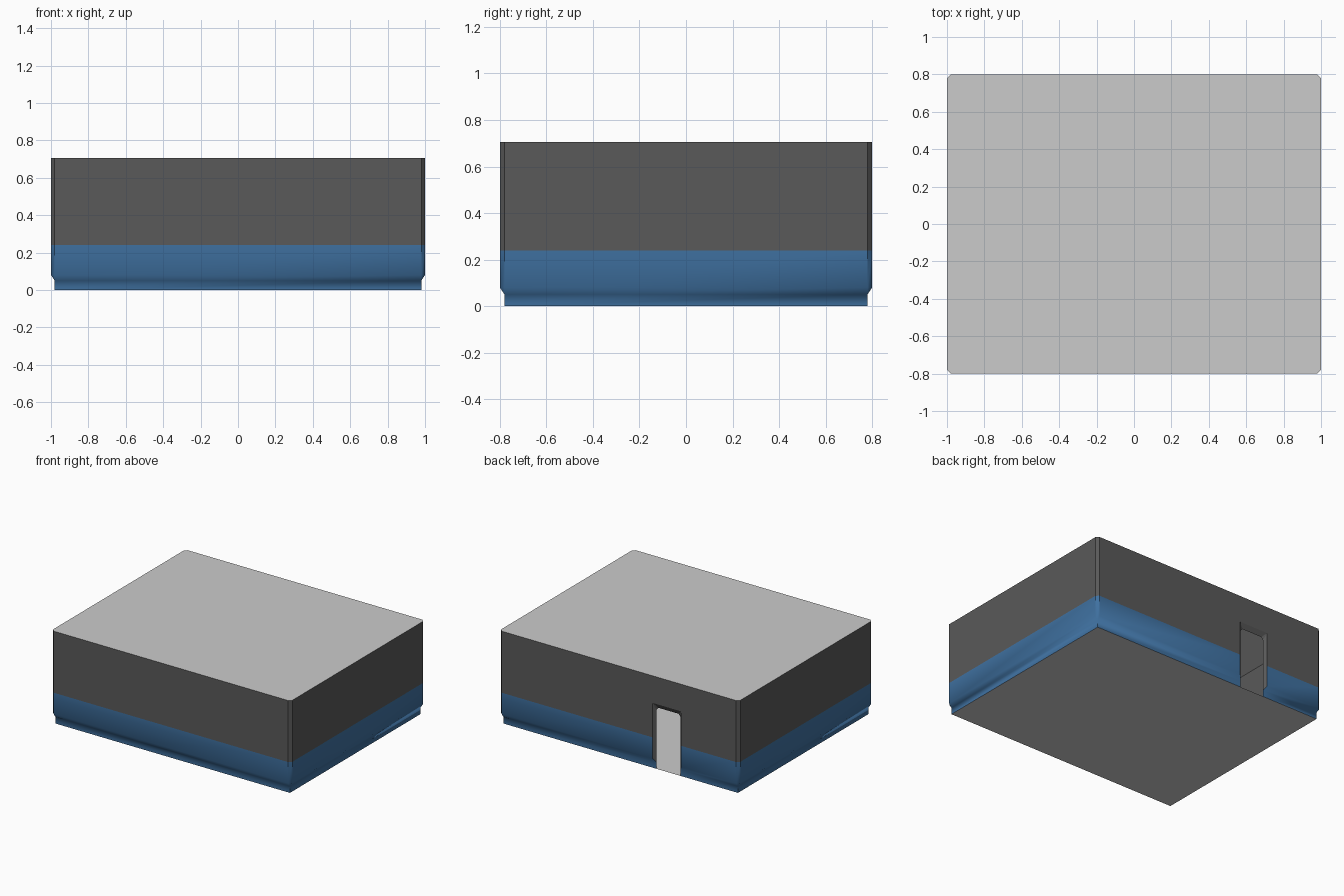
import bpy, bmesh, math

if "Cube" in bpy.data.objects:
    bpy.data.objects.remove(bpy.data.objects["Cube"])

HX, HY, B = 0.98, 0.78, 0.02          # base half sizes and outward step of the walls
HEIGHT, BAND = 0.705, 0.24            # roof height, top of the blue band
DOOR_X, DOOR_W, DOOR_Z = -0.40, 0.10, 0.50


def material(name, color):
    m = bpy.data.materials.new(name)
    m.diffuse_color = (*color, 1)
    m.use_nodes = True
    m.node_tree.nodes["Principled BSDF"].inputs["Base Color"].default_value = m.diffuse_color
    return m


dark = material("dark_wall", (0.10, 0.10, 0.10))
blue = material("blue_band", (0.05, 0.165, 0.355))


def build(name, faces, mats=(), smooth=False):
    """Make an object from (points, material index) faces, welding shared corners."""
    bm = bmesh.new()
    cache = {}
    for pts, mi in faces:
        vs = []
        for p in pts:
            key = tuple(round(c, 4) for c in p)
            if key not in cache:
                cache[key] = bm.verts.new(key)
            if cache[key] not in vs:
                vs.append(cache[key])
        if len(vs) > 2:
            bm.faces.new(vs).material_index = mi
    me = bpy.data.meshes.new(name)
    bm.to_mesh(me)
    bm.free()
    ob = bpy.data.objects.new(name, me)
    bpy.context.collection.objects.link(ob)
    for m in mats:
        me.materials.append(m)
    if smooth:
        bpy.ops.object.select_all(action='DESELECT')
        ob.select_set(True)
        bpy.context.view_layer.objects.active = ob
        bpy.ops.object.shade_smooth_by_angle(angle=math.radians(40))
    return ob


def ring(z, b):
    """Chamfered outline, counter-clockwise, with the door edges on the back side."""
    w = DOOR_W + b
    xy = [(-HX, -HY - b), (HX, -HY - b), (HX + b, -HY), (HX + b, HY),
          (HX, HY + b), (DOOR_X + w, HY + b), (DOOR_X - w, HY + b),
          (-HX, HY + b), (-HX - b, HY), (-HX - b, -HY)]
    return [(x, y, z) for x, y in xy]


# Walls: recessed plinth, sloped step, blue band, dark upper wall
levels = [(0, 0), (0.05, 0), (0.08, B), (BAND, B), (DOOR_Z, B), (HEIGHT, B)]
faces = []
for (z0, b0), (z1, b1) in zip(levels, levels[1:]):
    lo, hi = ring(z0, b0), ring(z1, b1)
    for i in range(len(lo)):
        if i == 5 and z1 <= DOOR_Z:   # doorway stays open
            continue
        j = (i + 1) % len(lo)
        faces.append(((lo[i], lo[j], hi[j], hi[i]), 1 if z1 <= BAND else 0))
build("walls", faces, (dark, blue), smooth=True)

# Roof and floor
build("roof", [(ring(HEIGHT, B), 0)])
build("floor", [([(-HX, -HY, 0), (-HX, HY, 0), (HX, HY, 0), (HX, -HY, 0)], 0)])

# Bevelled door surround, leading inwards to an opening with clipped corners
half_outer = [(DOOR_W, 0.05, 0), (DOOR_W + B, 0.08, B),
              (DOOR_W + B, DOOR_Z, B), (DOOR_W + B, DOOR_Z, B)]
half_inner = [(DOOR_W, 0.05, 0), (DOOR_W, 0.08, 0),
              (DOOR_W, 0.445, 0), (DOOR_W - 0.015, 0.465, 0)]


def arch(half):
    right = [(DOOR_X + x, HY + d, z) for x, z, d in half]
    left = [(DOOR_X - x, HY + d, z) for x, z, d in reversed(half)]
    return right + left


outer, inner = arch(half_outer), arch(half_inner)
build("door_frame", [((outer[i], outer[i + 1], inner[i + 1], inner[i])[::-1], 0)
                     for i in range(len(outer) - 1)], (dark,))
